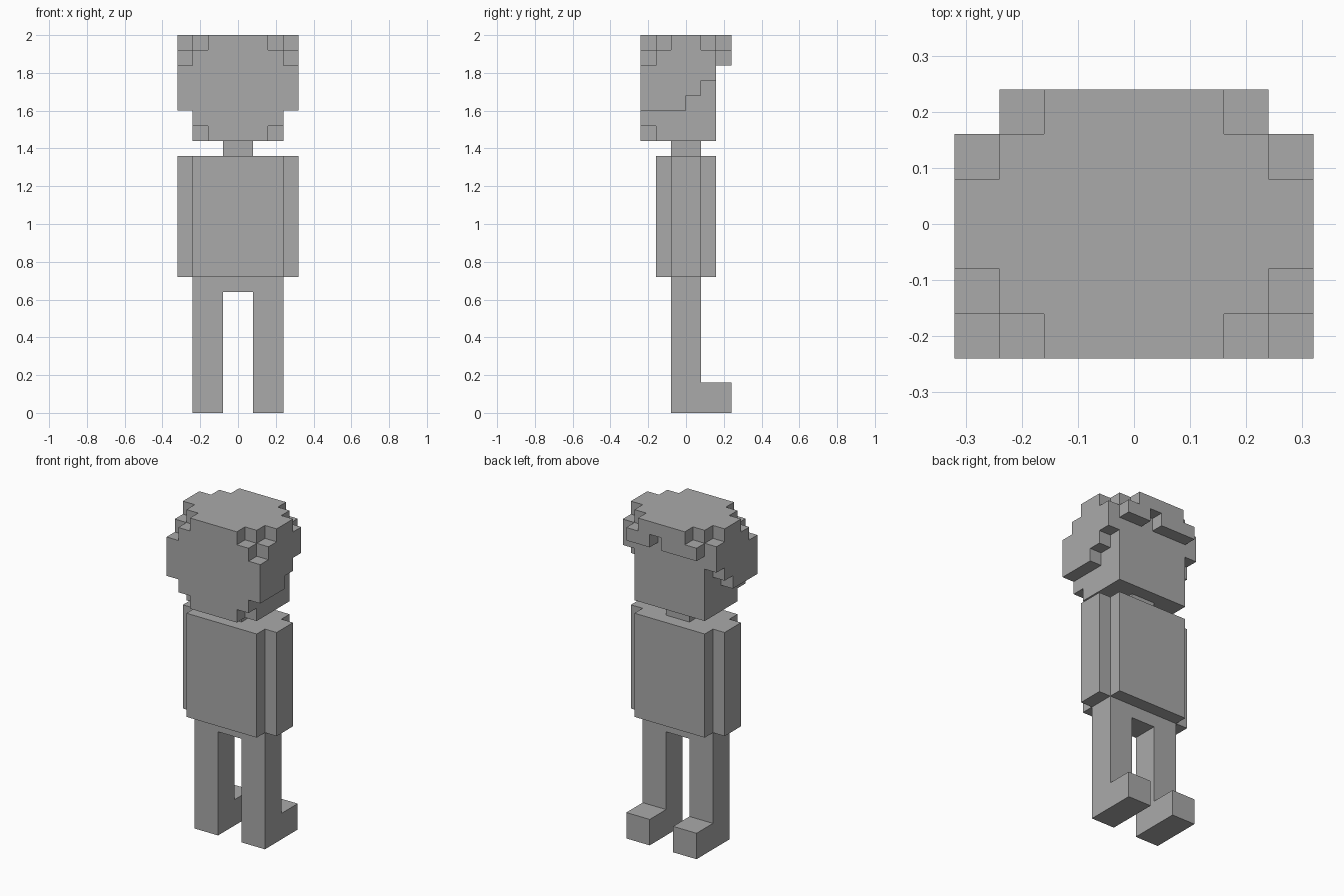
import bpy, bmesh, math
from itertools import product
from mathutils import Vector

cube = bpy.data.objects.get("Cube")
if cube:
    bpy.data.objects.remove(cube, do_unlink=True)

U = 0.08  # size of one block

grey = bpy.data.materials.new("plain grey")
grey.use_nodes = True
tone = (0.4, 0.4, 0.4, 1)
grey.diffuse_color = tone
grey.node_tree.nodes["Principled BSDF"].inputs["Base Color"].default_value = tone


def blocks(name, boxes):
    """Join boxes (x0, x1, y0, y1, z0, z1 in blocks) into one closed shell."""
    cells = set()
    for x0, x1, y0, y1, z0, z1 in boxes:
        cells |= set(product(range(x0, x1), range(y0, y1), range(z0, z1)))
    bm = bmesh.new()
    corners = {}

    def corner(p):
        key = tuple(round(c) for c in p)
        if key not in corners:
            corners[key] = bm.verts.new(Vector(key) * U)
        return corners[key]

    # keep only the faces that are exposed
    for cell in cells:
        for axis, side in product(range(3), (0, 1)):
            step = [0, 0, 0]
            step[axis] = 2 * side - 1
            if tuple(c + s for c, s in zip(cell, step)) in cells:
                continue
            u, v = Vector((0, 0, 0)), Vector((0, 0, 0))
            u[(axis + 1) % 3] = 1
            v[(axis + 2) % 3] = 1
            start = Vector(cell)
            start[axis] += side
            ring = [start, start + u, start + u + v, start + v]
            bm.faces.new([corner(p) for p in (ring if side else ring[::-1])])
    bmesh.ops.dissolve_limit(bm, angle_limit=math.radians(1),
                             verts=bm.verts[:], edges=bm.edges[:])
    mesh = bpy.data.meshes.new(name)
    bm.to_mesh(mesh)
    bm.free()
    mesh.materials.append(grey)
    obj = bpy.data.objects.new(name, mesh)
    bpy.context.collection.objects.link(obj)
    return obj


def both(x0, x1, *rest):
    """A box and its mirror image across x = 0."""
    return [(x0, x1, *rest), (-x1, -x0, *rest)]


# legs joined at the hips, with feet
blocks("legs", both(1, 3, -1, 1, 0, 9) + both(1, 3, 1, 3, 0, 2)
       + [(-1, 1, -1, 1, 8, 9)])

# body, arms and neck
blocks("torso", [(-3, 3, -2, 2, 9, 17)])
for name, x in (("left_arm", 3), ("right_arm", -4)):
    blocks(name, [(x, x + 1, -1, 1, 9, 17)])
blocks("neck", [(-1, 1, -1, 1, 17, 18)])

# head
blocks("head", [(-3, 3, -2, 2, 18, 23)])

# hair: rounded sheet behind the head
hair = [(-w, w, -3, -2, z, z + 1)
        for z, w in zip(range(18, 25), (2, 3, 4, 4, 4, 3, 2))]
# stepped side locks
for step in range(3):
    hair += both(3, 4, -2, step, 20 + step, 21 + step)
# crown
hair += [(-4, 4, -2, 2, 23, 24), (-3, 3, -2, 2, 24, 25), (-4, 4, -1, 1, 24, 25)]
# fringe with a parting
hair += [(-2, 2, 2, 3, 24, 25), (-3, 0, 2, 3, 23, 24), (1, 3, 2, 3, 23, 24)]
blocks("hair", hair)
